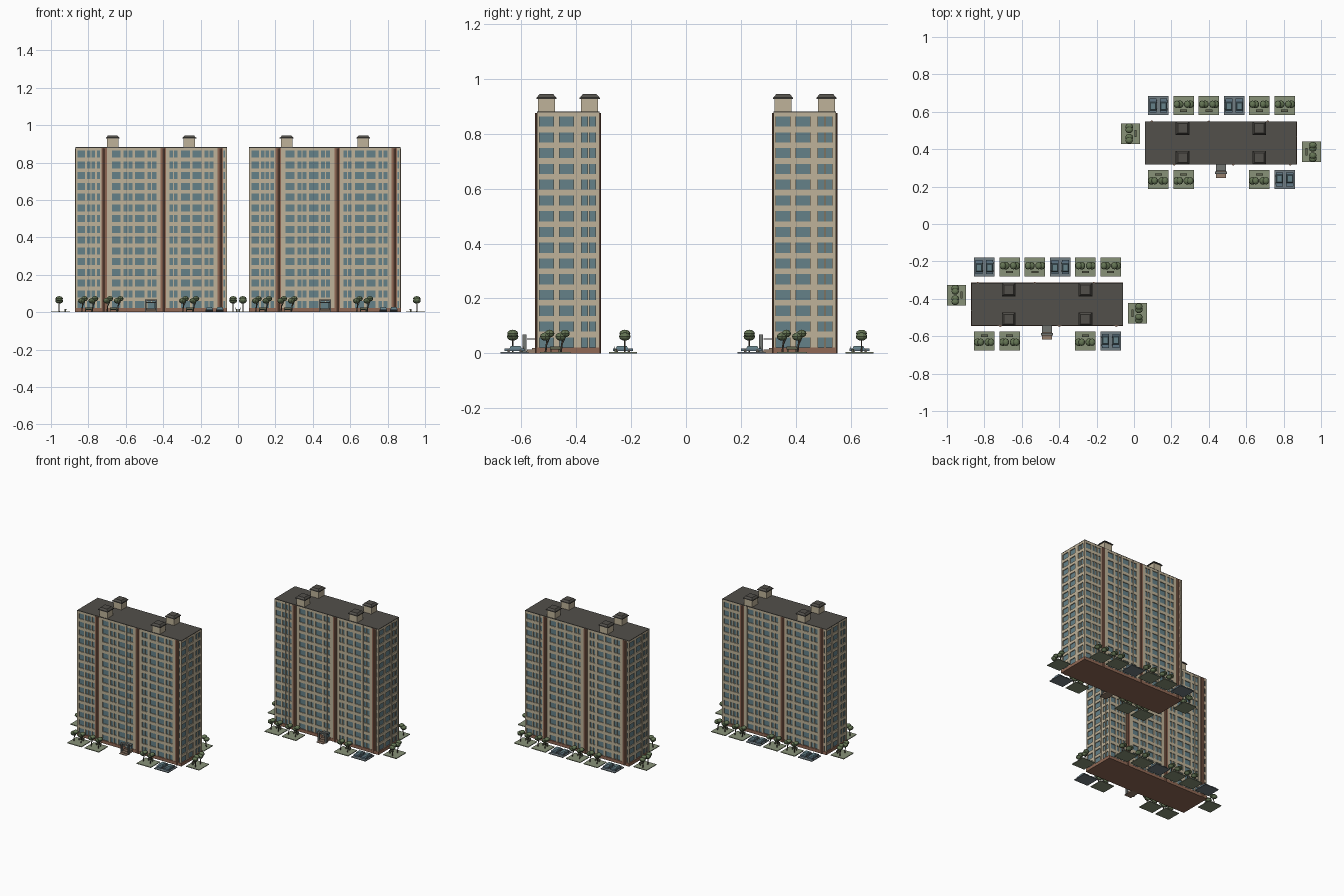
import bpy, bmesh
from math import radians, pi
from mathutils import Matrix, Vector

if "Cube" in bpy.data.objects:
    bpy.data.objects.remove(bpy.data.objects["Cube"])

COL = {
    "wall": (0.52, 0.45, 0.32), "glass": (0.13, 0.22, 0.25), "brick": (0.28, 0.14, 0.09),
    "roof": (0.085, 0.08, 0.07), "grass": (0.25, 0.29, 0.19), "asphalt": (0.17, 0.21, 0.23),
    "leaf": (0.13, 0.18, 0.09), "bark": (0.10, 0.08, 0.06), "stone": (0.17, 0.18, 0.17),
    "car": (0.12, 0.19, 0.24), "bench": (0.12, 0.13, 0.08), "step": (0.30, 0.21, 0.15),
}
MATS = {}
for k, c in COL.items():
    MATS[k] = bpy.data.materials.new(k)
    MATS[k].diffuse_color = (*c, 1)

parts = {}   # part name -> (bmesh, material)


def get(name, mat):
    if name not in parts:
        parts[name] = (bmesh.new(), mat)
    return parts[name][0]


def box(name, mat, x0, x1, y0, y1, z0, z1, m=Matrix(), taper=1.0):
    """Axis box between limits, optionally tapered at the top."""
    r = bmesh.ops.create_cube(get(name, mat), size=1)
    for v in r["verts"]:
        t = taper if v.co.z > 0 else 1.0
        v.co = m @ Vector(((x0 + x1) / 2 + v.co.x * (x1 - x0) * t,
                           (y0 + y1) / 2 + v.co.y * (y1 - y0) * t,
                           (z0 + z1) / 2 + v.co.z * (z1 - z0)))


def rod(name, mat, a, b, r1, r2, seg, m=Matrix()):
    a, b = Vector(a), Vector(b)
    d = b - a
    rot = d.to_track_quat('Z', 'Y').to_matrix().to_4x4()
    bmesh.ops.create_cone(get(name, mat), cap_ends=True, segments=seg, radius1=r1, radius2=r2,
                          depth=d.length, matrix=m @ Matrix.Translation((a + b) / 2) @ rot)


def ball(name, mat, c, s, m=Matrix()):
    bmesh.ops.create_uvsphere(get(name, mat), u_segments=10, v_segments=6, radius=1,
                              matrix=m @ Matrix.Translation(c) @ Matrix.Diagonal((*s, 1)))


def rz(deg):
    return Matrix.Rotation(radians(deg), 4, 'Z')


HX, HY, TOP = 0.405, 0.114, 0.88
FLOORS, STEP, FIRST, WH = 15, 0.0575, 0.04, 0.0185

# window ranges along the long and the short facade
LONG = [(-.392, -.352), (-.341, -.323), (-.317, -.299), (-.29, -.272),
        (-.21, -.163), (-.147, -.125), (-.12, -.1), (-.085, -.035), (-.02, 0), (.006, .028),
        (.1, .118), (.123, .141), (.16, .208), (.223, .27), (.286, .306), (.312, .335), (.387, .398)]
SHORT = [(-.104, -.053), (-.031, .02), (.049, .071), (.078, .1)]


def piers(wins, half, depth, m):
    edges = [-half] + [e for w in wins for e in w] + [half]
    for a, b in zip(edges[::2], edges[1::2]):
        box("wall_piers", "wall", a, b, -depth, -depth + 0.01, 0.01, TOP - 0.001, m)


# glass core, floor bands, brick base, roof slab
box("glass_core", "glass", -HX + .006, HX - .006, -HY + .006, HY - .006, 0.002, TOP - .01)
zs = [FIRST + STEP * i for i in range(FLOORS)]
for a, b in zip([None] + zs, zs + [None]):
    if a is not None:
        top = b - WH if b else TOP - .001
        e = .0006
        box("floor_bands", "wall", -HX + e, HX - e, -HY + e, HY - e, a + WH, top)
box("brick_base", "brick", -HX - .002, HX + .002, -HY - .002, HY + .002, 0, FIRST - WH)
box("roof_slab", "roof", -HX, HX, -HY, HY, TOP - .002, TOP + .002)

# facades: the tower has half-turn symmetry
for turn in (0, 180):
    m = rz(turn)
    piers(LONG, HX, HY, m)
    piers(SHORT, HY, HX, m @ rz(90))
    # rounded brick columns with flat brick strips behind
    for x in (-.25, .065, .37):
        box("brick_strips", "brick", x - .015, x + .015, -HY - .0015, -HY + .005, 0.01, TOP - .003, m)
        rod("brick_columns", "brick", (x, -HY + .003, 0), (x, -HY + .003, TOP - .004), .009, .009, 10, m)
    # slim rib on the short side
    box("side_ribs", "wall", .031, .036, -HX - .002, -HX + .004, 0.02, TOP - .004, m @ rz(90))
    # rooftop huts with tapered caps
    for x in (-.205, .205):
        y = -.079
        box("roof_huts", "wall", x - .031, x + .031, y - .031, y + .031, TOP, .93, m)
        box("hut_caps", "roof", x - .037, x + .037, y - .037, y + .037, .928, .933, m)
        box("hut_caps", "roof", x - .035, x + .035, y - .035, y + .035, .933, .945, m, .72)

# entrance steps and portal
for i in range(4):
    y = -.188 + i * .019
    box("entry_steps", "step", -.027, .027, y, y + .019, 0, .004 + .005 * i)
for x in (-.028, .028):
    box("entry_portal", "stone", x - .005, x + .005, -.167, -.152, 0, .068)
box("entry_portal", "stone", -.033, .033, -.167, -.152, .06, .069)
box("entry_canopy", "stone", -.027, .027, -.15, -HY, .05, .054)
box("entry_door", "glass", -.02, .02, -HY - .004, -HY, .019, .05)


def garden(m):
    """Lawn with two leaning trees and a bench."""
    box("lawns", "grass", -.055, .055, -.051, .051, 0, .005, m)
    for x in (-.029, .027):
        y = -.007
        rod("tree_trunks", "bark", (x - .006, y, .004), (x, y, .055), .0035, .0025, 6, m)
        rod("tree_trunks", "bark", (x - .003, y, .03), (x + .012, y, .062), .0022, .0015, 6, m)
        ball("tree_crowns", "leaf", (x - .007, y, .061), (.020, .021, .015), m)
        ball("tree_crowns", "leaf", (x + .009, y, .072), (.018, .020, .014), m)
    box("benches", "bench", -.019, .019, .021, .031, .013, .016, m)
    box("benches", "bench", -.019, .019, .031, .033, .015, .025, m)
    for x in (-.015, .015):
        box("benches", "bench", x - .002, x + .002, .022, .03, .004, .014, m)


def parking(m):
    """Paved bay with two cars."""
    box("parking_bays", "asphalt", -.055, .055, -.051, .051, 0, .005, m)
    for x in (-.028, .028):
        box("car_bodies", "car", x - .019, x + .019, -.037, .037, .008, .018, m)
        box("car_cabins", "glass", x - .017, x + .017, -.018, .026, .018, .027, m, .8)
        for y in (-.022, .022):
            rod("car_wheels", "roof", (x - .02, y, .0095), (x + .02, y, .0095), .0055, .0055, 8, m)


def plot(kind, x, y, turn):
    kind(Matrix.Translation((x, y, 0)) @ rz(turn))


COLS = [-.335, -.2, -.065, .07, .205, .34]
for i, x in enumerate(COLS):
    plot(parking if i in (0, 3) else garden, x, .2, 180)
    if i not in (2, 3):
        plot(parking if i == 5 else garden, x, -.195, 0)
plot(garden, -.484, .05, -90)
plot(garden, .484, -.047, 90)

# turn parts into objects and repeat the whole block for the second tower
for name, (bm, mat) in parts.items():
    bmesh.ops.recalc_face_normals(bm, faces=bm.faces)
    me = bpy.data.meshes.new(name)
    bm.to_mesh(me)
    bm.free()
    me.materials.append(MATS[mat])
    for tag, loc in (("front", (-.465, -.43, 0)), ("rear", (.465, .433, 0))):
        ob = bpy.data.objects.new(tag + "_tower_" + name, me)
        ob.location = loc
        bpy.context.collection.objects.link(ob)

for m in bpy.data.materials:
    if m.users and not m.is_grease_pencil:
        m.use_nodes = True
        m.node_tree.nodes["Principled BSDF"].inputs["Base Color"].default_value = m.diffuse_color
